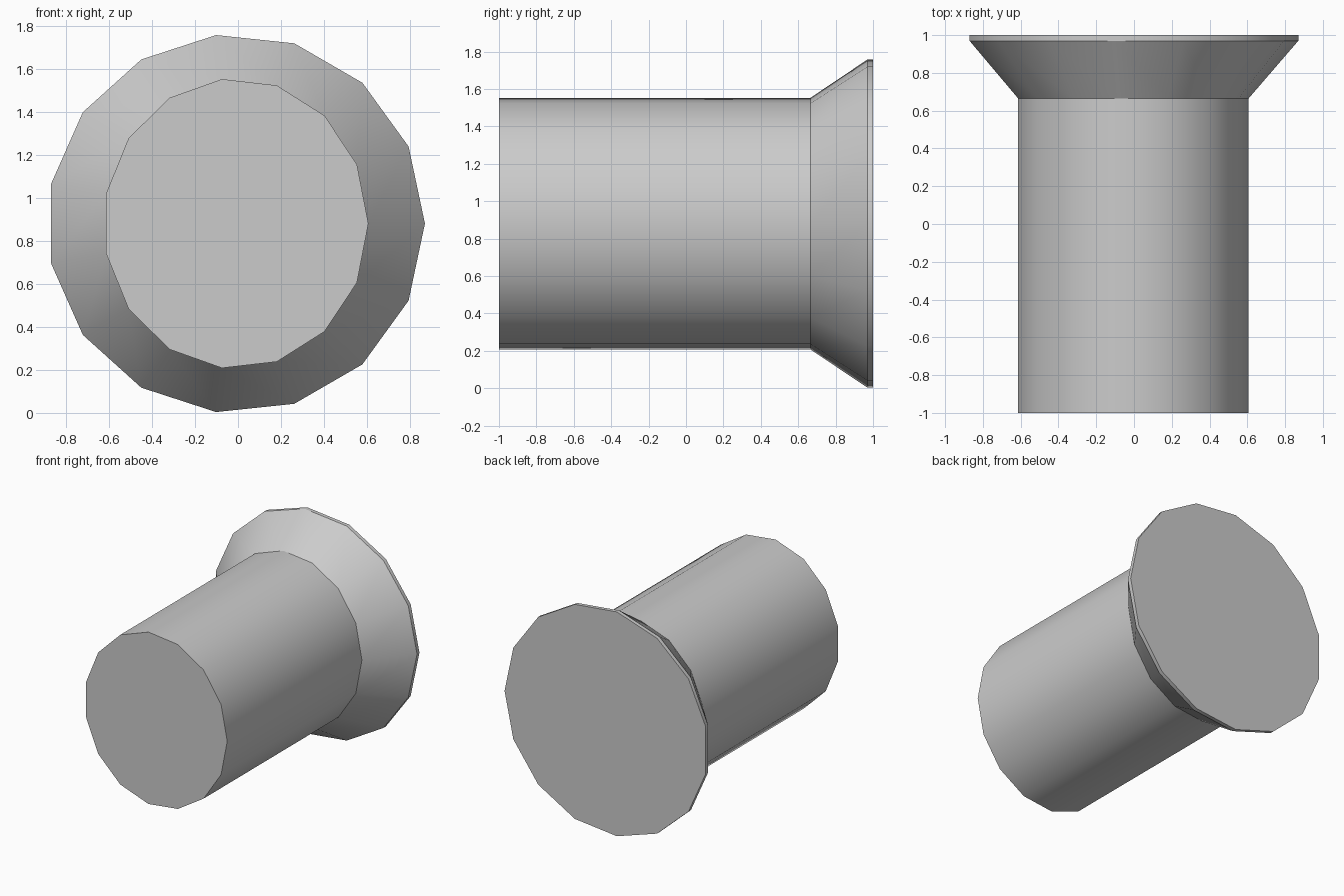
import bpy
import bmesh
import math

SIDES = 15
CENTRE_X, CENTRE_Z = -0.01, 0.88

if "Cube" in bpy.data.objects:
    bpy.data.objects.remove(bpy.data.objects["Cube"], do_unlink=True)


def make_material(name, colour):
    mat = bpy.data.materials.new(name)
    mat.use_nodes = True
    mat.diffuse_color = colour
    mat.node_tree.nodes["Principled BSDF"].inputs["Base Color"].default_value = colour
    return mat


def add_ring(bm, y, radius_x, radius_z):
    """One cross-section of the body, lying across the y axis."""
    ring = []
    for i in range(SIDES):
        a = math.tau * i / SIDES
        ring.append(bm.verts.new((CENTRE_X + radius_x * math.cos(a), y,
                                  CENTRE_Z + radius_z * math.sin(a))))
    return ring


# Oval shaft, flare and thin round rim: y, half width, half height
sections = [
    (-1.0, 0.617, 0.676),
    (0.665, 0.617, 0.676),
    (0.97, 0.88, 0.882),
    (1.0, 0.88, 0.882),
]

bm = bmesh.new()
rings = [add_ring(bm, *s) for s in sections]
for near, far in zip(rings, rings[1:]):
    for i in range(SIDES):
        j = (i + 1) % SIDES
        bm.faces.new((near[i], near[j], far[j], far[i]))

# Flat end caps
bm.faces.new(rings[0])
bm.faces.new(rings[-1])
bmesh.ops.recalc_face_normals(bm, faces=bm.faces)

mesh = bpy.data.meshes.new("flared_shaft")
bm.to_mesh(mesh)
bm.free()
mesh.materials.append(make_material("light grey", (0.6, 0.6, 0.6, 1.0)))

shaft = bpy.data.objects.new("flared_shaft", mesh)
bpy.context.collection.objects.link(shaft)

# Smooth sides with crisp caps and flare edges
bpy.ops.object.select_all(action="DESELECT")
shaft.select_set(True)
bpy.context.view_layer.objects.active = shaft
bpy.ops.object.shade_smooth_by_angle(angle=math.radians(30))
